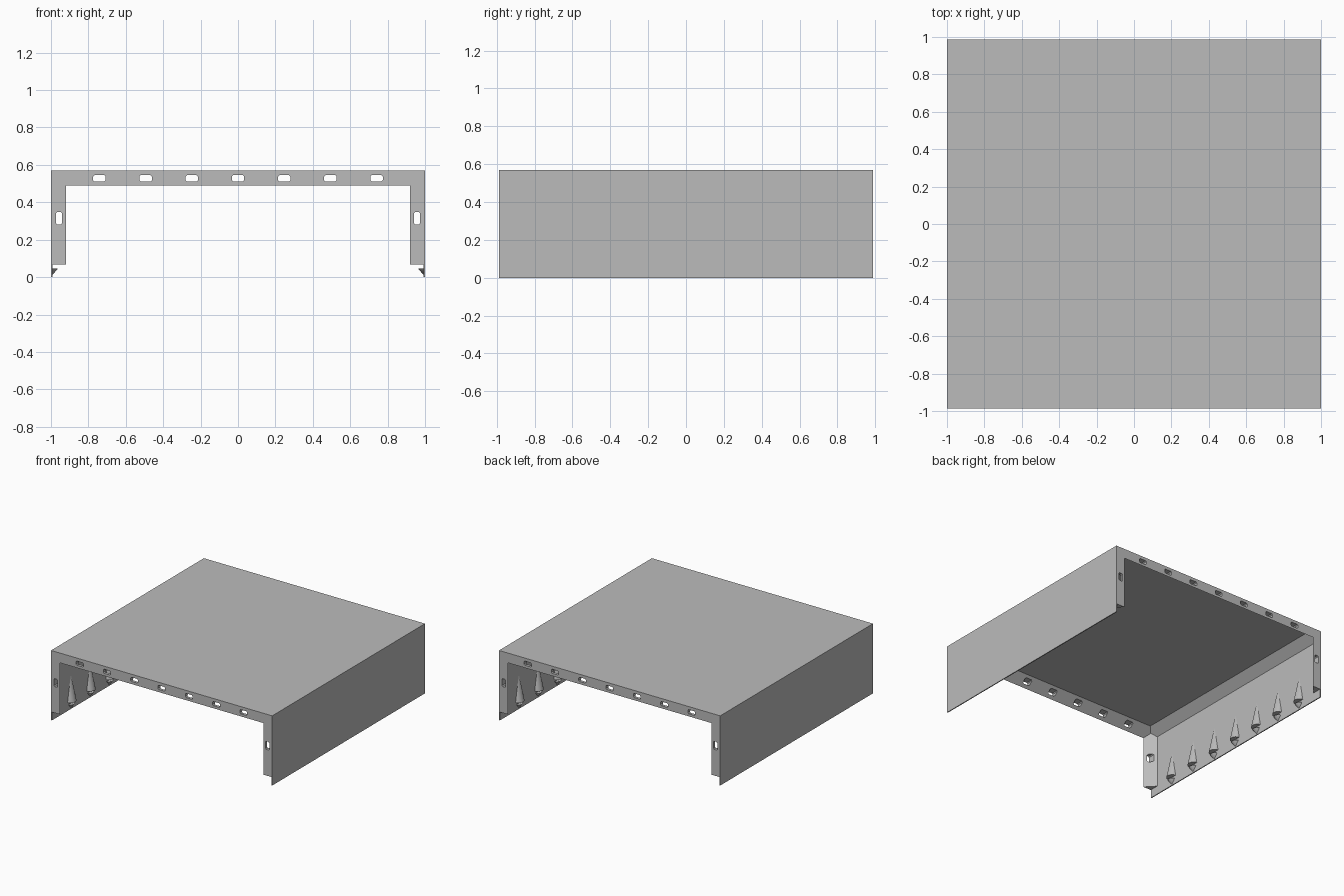
import bpy, bmesh
from mathutils import Matrix, Vector

if "Cube" in bpy.data.objects:
    bpy.data.objects.remove(bpy.data.objects["Cube"])

X, Y, H = 1.0, 0.987, 0.57      # half width, half depth, height
T, E = 0.008, 0.08              # sheet thickness, edge brace size
PITCH = 0.247                   # spacing of slots and pegs

grey = bpy.data.materials.new("grey_plastic")
grey.use_nodes = True
COLOR = (0.5, 0.5, 0.5, 1)
grey.diffuse_color = COLOR
grey.node_tree.nodes["Principled BSDF"].inputs["Base Color"].default_value = COLOR


def finish(name, bm):
    bmesh.ops.recalc_face_normals(bm, faces=bm.faces)
    me = bpy.data.meshes.new(name)
    bm.to_mesh(me)
    bm.free()
    me.materials.append(grey)
    ob = bpy.data.objects.new(name, me)
    bpy.context.collection.objects.link(ob)
    return ob


def prism(name, points, direction):
    """Extrude a closed polygon along a vector."""
    bm = bmesh.new()
    face = bm.faces.new([bm.verts.new(p) for p in points])
    new = bmesh.ops.extrude_face_region(bm, geom=[face])["geom"]
    verts = [v for v in new if isinstance(v, bmesh.types.BMVert)]
    bmesh.ops.translate(bm, verts=verts, vec=Vector(direction))
    return finish(name, bm)


def combine(target, tool, operation):
    mod = target.modifiers.new(operation, "BOOLEAN")
    mod.operation, mod.solver, mod.object = operation, "EXACT", tool
    bpy.context.view_layer.objects.active = target
    bpy.ops.object.modifier_apply(modifier=mod.name)
    bpy.data.objects.remove(tool)


# Cover: thin roof with two side walls, open at both ends
outline = [(-X, 0), (-X, H), (X, H), (X, 0), (X - T, 0),
           (X - T, H - T), (T - X, H - T), (T - X, 0)]
cover = prism("cover", [(x, -Y, z) for x, z in outline], (0, 2 * Y, 0))

# Triangular braces along roof edges and corner columns
h = T / 2
for s in (-1, 1):
    side = [(s * (X - h), -Y, H - h), (s * (X - E), -Y, H - h), (s * (X - h), -Y, H - E)]
    combine(cover, prism("side_brace", side, (0, 2 * Y, 0)), "UNION")
    end = [(h - X, s * Y, H - h), (h - X, s * (Y - E), H - h), (h - X, s * Y, H - E)]
    combine(cover, prism("end_brace", end, (2 * (X - h), 0, 0)), "UNION")
    for t in (-1, 1):
        post = [(s * (X - h), t * Y, 0.068), (s * (X - E), t * Y, 0.068),
                (s * (X - h), t * (Y - E), 0.068)]
        combine(cover, prism("corner_post", post, (0, 0, H - h - 0.068)), "UNION")


# Slots through the end braces and the posts, with clipped corners
def slot(x, z, w, d, c=0.007):
    w, d = w / 2, d / 2
    pts = [(-w, c - d), (c - w, -d), (w - c, -d), (w, c - d),
           (w, d - c), (w - c, d), (c - w, d), (-w, d - c)]
    cutter = prism("slot_cutter", [(x + a, -1.2, z + b) for a, b in pts], (0, 2.4, 0))
    combine(cover, cutter, "DIFFERENCE")


for i in range(-3, 4):
    slot(i * PITCH, 0.528, 0.066, 0.034)
for s in (-1, 1):
    slot(s * 0.957, 0.315, 0.034, 0.066)


# Half-round pegs above a row of small catches on the inner walls
def half_cones(name, radius, z_round, z_tip):
    for s, label in ((1, "left"), (-1, "right")):
        bm = bmesh.new()
        for i in range(-3, 4):
            depth = abs(z_tip - z_round)
            flip = Matrix.Diagonal((1, 1, 1 if z_tip > z_round else -1, 1))
            place = Matrix.Translation((s * (X - h), i * PITCH, (z_round + z_tip) / 2))
            bmesh.ops.create_cone(bm, cap_ends=True, segments=16, radius1=radius,
                                  radius2=0, depth=depth, matrix=place @ flip)
        bmesh.ops.bisect_plane(bm, geom=bm.verts[:] + bm.edges[:] + bm.faces[:],
                               plane_co=(s * (X - h), 0, 0), plane_no=(s, 0, 0),
                               clear_outer=True)
        ob = finish(f"{label}_{name}", bm)
        bpy.ops.object.select_all(action="DESELECT")
        ob.select_set(True)
        bpy.context.view_layer.objects.active = ob
        bpy.ops.object.shade_smooth_by_angle()


half_cones("pegs", 0.045, 0.068, 0.297)
half_cones("catches", 0.034, 0.047, 0.006)
